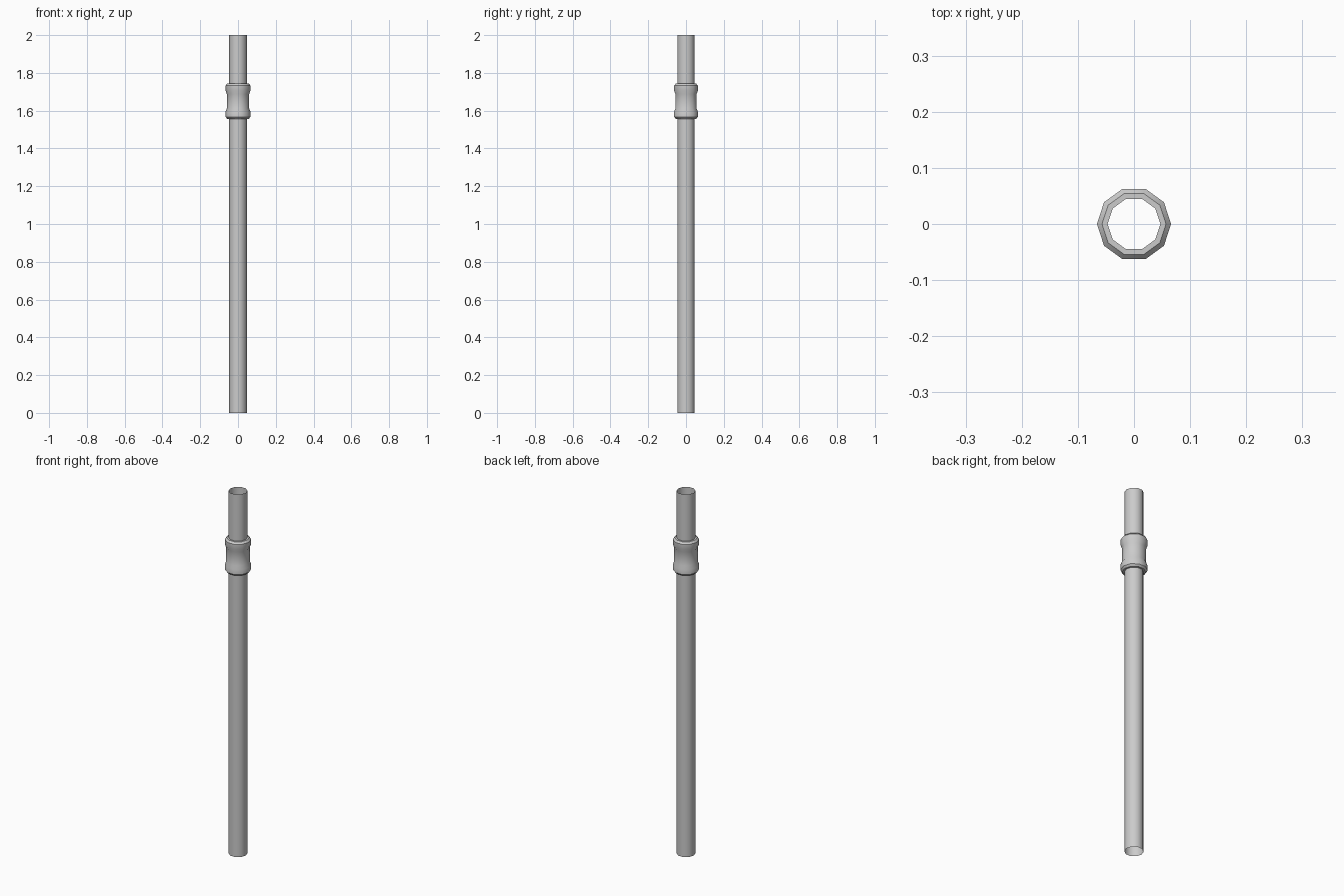
import bpy, bmesh, math

if "Cube" in bpy.data.objects:
    bpy.data.objects.remove(bpy.data.objects["Cube"])

SIDES = 10


def lathe(name, profile):
    """Revolve (radius, height) points into an open ten-sided shell."""
    bm = bmesh.new()
    rings = []
    for r, z in profile:
        rings.append([bm.verts.new((r * math.cos(math.tau * i / SIDES),
                                    r * math.sin(math.tau * i / SIDES), z))
                      for i in range(SIDES)])
    for a, b in zip(rings, rings[1:]):
        for i in range(SIDES):
            j = (i + 1) % SIDES
            bm.faces.new((a[i], a[j], b[j], b[i]))
    mesh = bpy.data.meshes.new(name)
    bm.to_mesh(mesh)
    bm.free()
    obj = bpy.data.objects.new(name, mesh)
    bpy.context.collection.objects.link(obj)
    bpy.ops.object.select_all(action='DESELECT')
    obj.select_set(True)
    bpy.context.view_layer.objects.active = obj
    bpy.ops.object.shade_smooth_by_angle(angle=math.radians(40))
    return obj


# Thin-walled open pipe
lathe("pipe", [(0.047, 0), (0.047, 2)])

# Coupling sleeve: the lower half profile is mirrored about its middle
mid = 1.65
half = [(0.047, 0.093), (0.057, 0.093), (0.066, 0.083), (0.066, 0.056), (0.059, 0.038)]
lower = [(r, mid - h) for r, h in half]
upper = [(r, mid + h) for r, h in reversed(half)]
lathe("coupling_sleeve", lower + upper)
